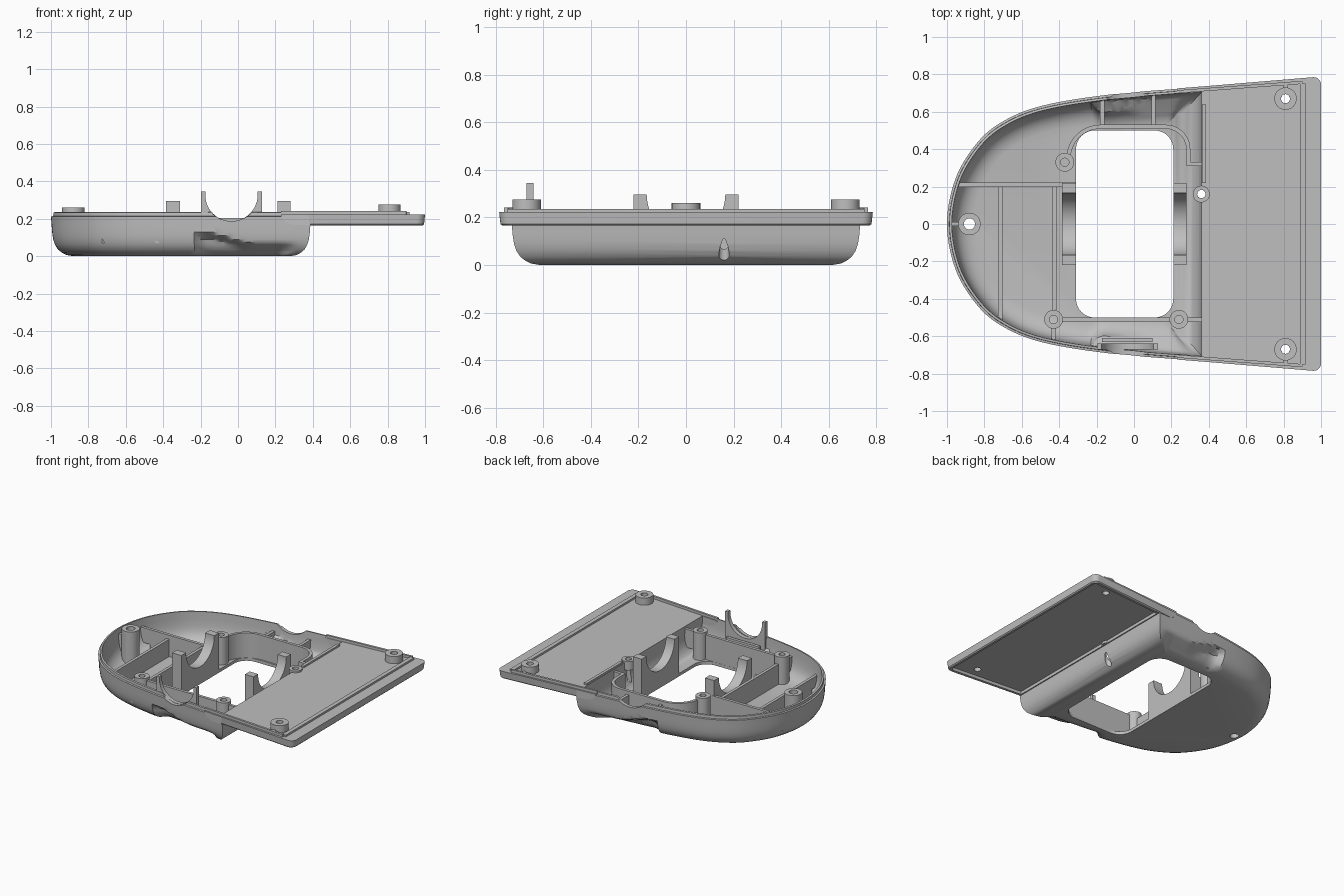
import bpy, bmesh, math
from mathutils import Vector

if "Cube" in bpy.data.objects:
    bpy.data.objects.remove(bpy.data.objects["Cube"])

grey = bpy.data.materials.new("matte grey")
grey.diffuse_color = (0.52, 0.52, 0.52, 1)
grey.use_nodes = True
grey.node_tree.nodes["Principled BSDF"].inputs["Base Color"].default_value = grey.diffuse_color


def finish(name, bm):
    bmesh.ops.recalc_face_normals(bm, faces=bm.faces)
    me = bpy.data.meshes.new(name)
    bm.to_mesh(me)
    bm.free()
    ob = bpy.data.objects.new(name, me)
    me.materials.append(grey)
    bpy.context.collection.objects.link(ob)
    return ob


def loft(name, rings, closed=False):
    """Skin equal-length rings; cap the ends, or join last ring to first."""
    bm = bmesh.new()
    vs = [[bm.verts.new(p) for p in r] for r in rings]
    n = len(vs[0])
    pairs = list(zip(vs, vs[1:])) + ([(vs[-1], vs[0])] if closed else [])
    for a, b in pairs:
        for i in range(n):
            j = (i + 1) % n
            bm.faces.new((a[i], a[j], b[j], b[i]))
    if not closed:
        bm.faces.new(vs[0])
        bm.faces.new(vs[-1])
    return finish(name, bm)


def prism(name, pts, lo, hi, axis="z"):
    """Extrude a 2D profile along an axis."""
    place = {"z": lambda p, h: (p[0], p[1], h),
             "x": lambda p, h: (h, p[0], p[1]),
             "y": lambda p, h: (p[0], h, p[1])}[axis]
    return loft(name, [[place(p, h) for p in pts] for h in (lo, hi)])


def arc(cx, cy, r, a0, a1, n=10):
    return [(cx + r * math.cos(math.radians(a0 + (a1 - a0) * i / n)),
             cy + r * math.sin(math.radians(a0 + (a1 - a0) * i / n))) for i in range(n + 1)]


def circle(x, y, r, n=32):
    return arc(x, y, r, 0, 360, n)[:-1]


def wall(name, path, z0, z1, t=0.022):
    """Thin upright wall following a path."""
    p = [Vector(q) for q in path]
    left, right = [], []
    for i, q in enumerate(p):
        d = (p[min(i + 1, len(p) - 1)] - p[max(i - 1, 0)]).normalized()
        nrm = Vector((-d.y, d.x)) * t / 2
        left.append(q + nrm)
        right.append(q - nrm)
    return prism(name, left + right[::-1], z0, z1)


def tube(name, x, y, z0, z1, r, hole):
    return loft(name, [[(px, py, z) for px, py in circle(x, y, rad)]
                       for rad, z in ((r, z0), (r, z1), (hole, z1), (hole, z0))], closed=True)


def cut(ob, cutter):
    """Subtract the cutter; try the next solver if one returns nothing."""
    backup = ob.data.copy()
    for solver in ("EXACT", "MANIFOLD", "FLOAT"):
        m = ob.modifiers.new("cut", "BOOLEAN")
        m.operation, m.solver, m.object = "DIFFERENCE", solver, cutter
        bpy.context.view_layer.objects.active = ob
        bpy.ops.object.modifier_apply(modifier=m.name)
        if len(ob.data.polygons) > len(backup.polygons) * 0.7:
            break
        ob.data = backup.copy()
    bpy.data.objects.remove(cutter)


def smooth(a, b, v):
    t = max(0, min(1, (v - a) / (b - a)))
    return t * t * (3 - 2 * t)


# Plan outline of the rounded body: one side, round the nose, other side
half = [(-0.957, 0.235), (-0.85, 0.42), (-0.715, 0.54), (-0.5, 0.63), (-0.13, 0.692), (0.39, 0.735)]
ctrl = [Vector(p) for p in [(x, -y) for x, y in half[::-1]] + [(-1, 0)] + half]
ctrl = [2 * ctrl[0] - ctrl[1]] + ctrl + [2 * ctrl[-1] - ctrl[-2]]
outline = []
for a, b, c, d in zip(ctrl, ctrl[1:], ctrl[2:], ctrl[3:]):
    steps = 22 if (b - c).length > 0.45 else 12
    for i in range(steps):
        t = i / steps
        outline.append(0.5 * (2 * b + (c - a) * t + (2 * a - 5 * b + 4 * c - d) * t * t
                              + (3 * b - a - 3 * c + d) * t ** 3))
outline.append(ctrl[-2])


def inset_ring(z, inset, lift=0.0):
    ring, last = [], len(outline) - 1
    for i, p in enumerate(outline):
        d = (outline[min(i + 1, last)] - outline[max(i - 1, 0)]).normalized()
        q = p + Vector((d.y, -d.x)) * inset
        q.x -= inset * max(0, p.x) / 0.39          # pull the rear edge forward
        if abs(q.y) > 0.4:                         # finger scoop low on both sides
            edge = 0.13 - 0.06 * smooth(-0.2, 0.1, p.x)
            f = smooth(-0.24, -0.18, p.x) * (1 - smooth(0.24, 0.36, p.x))
            f *= 1 - smooth(edge - 0.035, edge, z - lift)
            q.y -= math.copysign(0.055 * f, q.y)
        drop = 0.5 * smooth(0.24, 0.34, p.x) * max(0, z - 0.16)
        ring.append((q.x, q.y, z - drop))
    return ring


profile = [(0, 0.12), (0.006, 0.085), (0.018, 0.06), (0.035, 0.038), (0.06, 0.022),
           (0.075, 0.017), (0.09, 0.012), (0.11, 0.009), (0.13, 0.006), (0.16, 0.004)]
rings = [inset_ring(z, s) for z, s in profile]
rings += [inset_ring(z, s) for z, s in
          [(0.212, 0), (0.214, 0.012), (0.234, 0.013), (0.236, 0.026)]]
rings += [inset_ring(z + 0.022, s + 0.024, 0.022) for z, s in profile[::-1]]
body = loft("body_shell", rings)

# Central opening, cable notches and screw holes
opening = (arc(0.11, 0.4, 0.1, 0, 90) + arc(-0.21, 0.4, 0.1, 90, 180)
           + arc(-0.21, -0.4, 0.1, 180, 270) + arc(0.11, -0.4, 0.1, 270, 360))
cut(body, prism("opening_cutter", opening, -0.1, 0.1))
for y0, y1 in ((-0.9, -0.6), (0.6, 0.9)):
    cut(body, prism("notch_cutter", circle(-0.035, 0.335, 0.148, 48), y0, y1, "y"))
for x, y, r in ((-0.88, 0, 0.03), (0.36, 0.16, 0.022)):
    cut(body, prism("hole_cutter", circle(x, y, r, 24), -0.1, 0.5))


# Flat rear plate with hollow underside
def plate_shape(x0, x1, gap, r):
    w0, w1 = (0.725 + 0.078 * (x - 0.23) - gap for x in (x0, x1))
    return ([(x0, -w0)] + arc(x1 - r, -w1 + r, r, -90, 0, 6)
            + arc(x1 - r, w1 - r, r, 0, 90, 6) + [(x0, w0)])


plate = loft("rear_plate", [[(x, y, z) for x, y in plate_shape(0.36, 1 - g, g, 0.04)]
                            for z, g in ((0.165, 0.012), (0.172, 0.005), (0.222, 0))])
cut(plate, prism("recess_cutter", plate_shape(0.395, 0.972, 0.03, 0.02), 0.1, 0.187))
for x, y, r in ((0.81, 0.67, 0.024), (0.81, -0.67, 0.024), (0.36, 0.16, 0.022)):
    cut(plate, prism("hole_cutter", circle(x, y, r, 24), 0, 0.5))

for s in (1, -1):
    # Flanges where the plate wraps the body sides, edge beads and corner bosses
    flange = [(0.23, 0.222), (0.235, 0.205), (0.26, 0.18), (0.30, 0.166), (0.38, 0.165), (0.38, 0.222)]
    loft("side_flange", [[(x, s * (0.725 + 0.078 * (x - 0.23) - g), z) for x, z in flange]
                         for g in (0, 0.03)])
    wall("side_bead", [(0.23, s * 0.707), (0.90, s * 0.757)], 0.2, 0.241, 0.016)
    tube("corner_boss", 0.81, s * 0.67, 0.187, 0.275, 0.06, 0.024)
    wall("corner_boss_rib", [(0.81, s * 0.72), (0.81, s * 0.75)], 0.2, 0.24, 0.02)
wall("rear_bead", [(0.902, -0.75), (0.902, 0.75)], 0.2, 0.236, 0.03)

# Screw bosses
for name, x, y, low, top, r, hole in (
        ("nose_boss", -0.88, 0, 0.022, 0.26, 0.06, 0.03),
        ("upper_boss", -0.37, 0.33, 0.012, 0.225, 0.05, 0.022),
        ("lower_left_boss", -0.43, -0.51, 0.018, 0.225, 0.05, 0.022),
        ("lower_right_boss", 0.24, -0.51, 0.018, 0.225, 0.05, 0.022),
        ("rear_boss", 0.36, 0.16, 0.17, 0.235, 0.045, 0.022)):
    tube(name, x, y, low, top, r, hole)

# Stiffening ribs and guard walls round the opening; ends start above the curved edge
for name, path, low, top in (
        ("long_rib", [(-0.86, 0.21), (-0.31, 0.21)], 0.012, 0.18),
        ("long_rib_end", [(-0.945, 0.21), (-0.86, 0.21)], 0.07, 0.18),
        ("nose_rib", [(-0.715, 0.21), (-0.715, -0.44)], 0.012, 0.15),
        ("nose_rib_end", [(-0.715, -0.44), (-0.715, -0.52)], 0.07, 0.15),
        ("middle_rib", [(-0.425, 0.21), (-0.425, -0.46)], 0.012, 0.17),
        ("middle_rib_end", [(-0.43, -0.555), (-0.43, -0.63)], 0.07, 0.17),
        ("nose_boss_rib", [(-0.98, 0), (-0.935, 0)], 0.07, 0.2),
        ("lower_guard", [(-0.385, -0.512), (0.195, -0.512)], 0.012, 0.205),
        ("lower_guard_end", [(0.285, -0.512), (0.37, -0.512)], 0.07, 0.205),
        ("upper_guard", arc(-0.18, 0.35, 0.17, 175, 90) + arc(0.17, 0.4, 0.12, 90, 0)
         + [(0.29, 0.32)], 0.012, 0.205),
        ("upper_guard_end", [(0.28, 0.32), (0.37, 0.32)], 0.07, 0.205),
        ("cross_rib_left", [(-0.17, 0.52), (-0.17, 0.57)], 0.012, 0.18),
        ("cross_rib_left_end", [(-0.17, 0.57), (-0.17, 0.675)], 0.12, 0.18),
        ("cross_rib_right", [(0.105, 0.51), (0.105, 0.57)], 0.012, 0.18),
        ("cross_rib_right_end", [(0.105, 0.57), (0.105, 0.69)], 0.09, 0.18),
        ("side_cradle_foot", [(-0.17, -0.62), (0.1, -0.62)], 0.11, 0.17),
        ("rear_lip", [(0.375, 0.22), (0.375, 0.64)], 0.17, 0.235)):
    wall(name, path, low, top)


# Cradles: blocks with a round seat cut in the top
def cradle(name, c, width, top, drop, r, bottom, lo, hi, axis):
    seat = arc(c, top - drop, r, 360, 180, 24)
    pts = ([(c - width, bottom), (c + width, bottom), (c + width, top), (c + r, top)]
           + seat + [(c - r, top), (c - width, top)])
    return prism(name, pts, lo, hi, axis)


cradle("left_cradle", 0, 0.22, 0.295, 0.002, 0.165, 0.012, -0.385, -0.31, "x")
cradle("right_cradle", 0, 0.22, 0.295, 0.002, 0.165, 0.012, 0.21, 0.28, "x")
cradle("side_cradle", -0.035, 0.163, 0.345, 0.018, 0.14, 0.125, -0.67, -0.64, "y")

# Smooth the curves, keep the edges crisp
for ob in list(bpy.context.scene.objects):
    bpy.ops.object.select_all(action="DESELECT")
    ob.select_set(True)
    bpy.context.view_layer.objects.active = ob
    bpy.ops.object.shade_smooth_by_angle(angle=math.radians(30))
